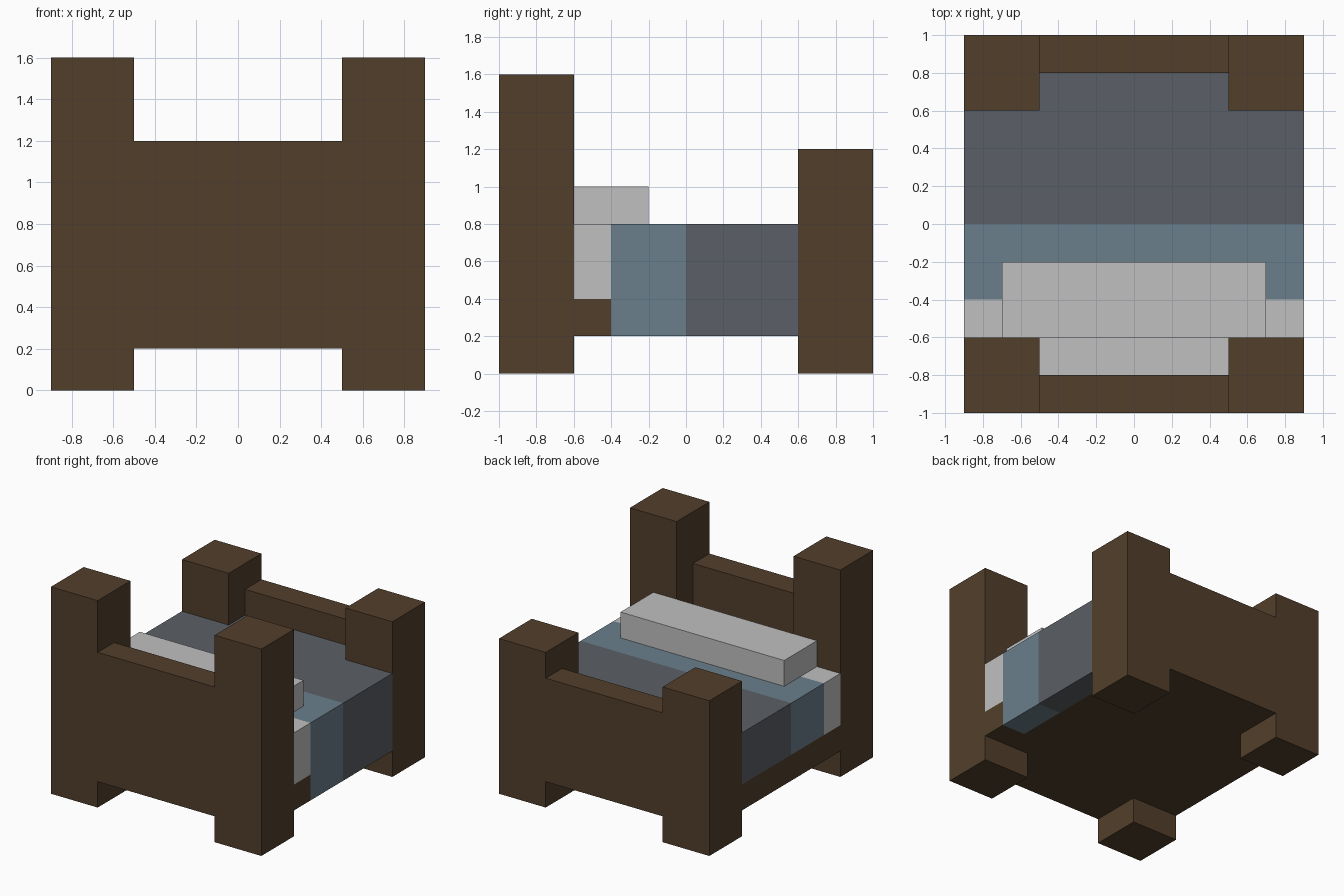
import bpy, bmesh

if "Cube" in bpy.data.objects:
    bpy.data.objects.remove(bpy.data.objects["Cube"])


def material(name, rgb):
    """Flat material from an 8-bit sRGB colour."""
    mat = bpy.data.materials.new(name)
    lin = [((c / 255 + 0.055) / 1.055) ** 2.4 for c in rgb]
    mat.diffuse_color = (*lin, 1)
    mat.use_nodes = True
    mat.node_tree.nodes["Principled BSDF"].inputs["Base Color"].default_value = mat.diffuse_color
    return mat


WOOD = material("dark_wood", (82, 63, 43))
WHITE = material("linen_white", (192, 192, 192))
BLUE = material("fold_blue", (106, 127, 140))
GREY = material("blanket_grey", (91, 95, 102))


def prism(name, outline, z0, z1, mat):
    """Extrude a counter-clockwise xy outline from z0 up to z1."""
    bm = bmesh.new()
    face = bm.faces.new([bm.verts.new((x, y, z0)) for x, y in outline])
    top = bmesh.ops.extrude_face_region(bm, geom=[face])["geom"]
    bmesh.ops.translate(bm, vec=(0, 0, z1 - z0),
                        verts=[v for v in top if isinstance(v, bmesh.types.BMVert)])
    bmesh.ops.recalc_face_normals(bm, faces=bm.faces)
    mesh = bpy.data.meshes.new(name)
    bm.to_mesh(mesh)
    bm.free()
    mesh.materials.append(mat)
    obj = bpy.data.objects.new(name, mesh)
    bpy.context.collection.objects.link(obj)
    return obj


def box(name, x0, x1, y0, y1, z0, z1, mat):
    return prism(name, [(x0, y0), (x1, y0), (x1, y1), (x0, y1)], z0, z1, mat)


# Corner posts, taller at the head
for side, x in (("left", -0.9), ("right", 0.5)):
    box(f"head_post_{side}", x, x + 0.4, -1, -0.6, 0, 1.6, WOOD)
    box(f"foot_post_{side}", x, x + 0.4, 0.6, 1, 0, 1.2, WOOD)

# End boards between the posts
box("headboard", -0.5, 0.5, -1, -0.8, 0.2, 1.2, WOOD)
box("footboard", -0.5, 0.5, 0.8, 1, 0.2, 1.0, WOOD)

# Bed base, notched on the right where the covers hang down
prism("bed_base", [(-0.5, -0.8), (0.5, -0.8), (0.5, -0.6), (0.9, -0.6), (0.9, -0.4),
                   (0.7, -0.4), (0.7, 0.6), (0.5, 0.6), (0.5, 0.8), (-0.5, 0.8),
                   (-0.5, 0.6), (-0.9, 0.6), (-0.9, -0.6), (-0.5, -0.6)], 0.2, 0.4, WOOD)

# Mattress end and blanket, fitted around the posts
prism("mattress", [(-0.5, -0.8), (0.5, -0.8), (0.5, -0.6), (0.9, -0.6), (0.9, -0.4),
                   (-0.9, -0.4), (-0.9, -0.6), (-0.5, -0.6)], 0.4, 0.8, WHITE)
box("blanket_fold", -0.9, 0.9, -0.4, 0, 0.4, 0.8, BLUE)
prism("blanket", [(-0.9, 0), (0.9, 0), (0.9, 0.6), (0.5, 0.6), (0.5, 0.8),
                  (-0.5, 0.8), (-0.5, 0.6), (-0.9, 0.6)], 0.4, 0.8, GREY)

# Covers hanging lower on the right side
box("blanket_fold_drop", 0.7, 0.9, -0.4, 0, 0.2, 0.4, BLUE)
box("blanket_drop", 0.7, 0.9, 0, 0.6, 0.2, 0.4, GREY)

# Pillow
box("pillow", -0.7, 0.7, -0.6, -0.2, 0.8, 1.0, WHITE)
